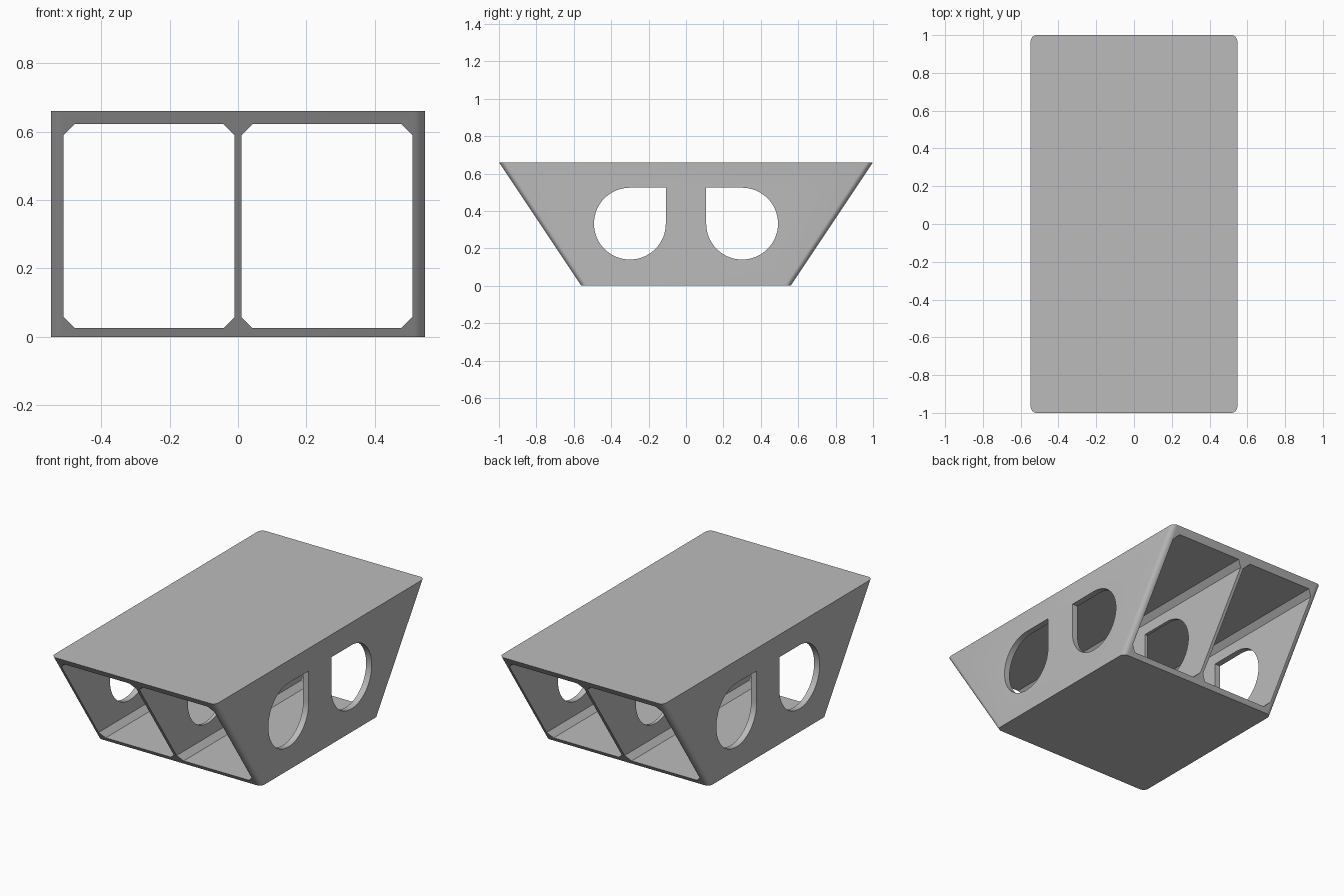
import bpy, bmesh
from math import cos, sin, pi, radians
from mathutils import Vector

cube = bpy.data.objects.get("Cube")
if cube:
    bpy.data.objects.remove(cube, do_unlink=True)

HALF_W, HEIGHT = 0.547, 0.66
TOP_Y, BOTTOM_Y = 1.0, 0.56

grey = bpy.data.materials.new("Plain grey")
grey.use_nodes = True
colour = (0.5, 0.5, 0.5, 1)
grey.diffuse_color = colour
grey.node_tree.nodes["Principled BSDF"].inputs["Base Color"].default_value = colour


def loft(name, ring_a, ring_b):
    """Closed solid between two matching outlines."""
    bm = bmesh.new()
    a = [bm.verts.new(p) for p in ring_a]
    b = [bm.verts.new(p) for p in ring_b]
    bm.faces.new(a)
    bm.faces.new(b)
    for i in range(len(a)):
        j = (i + 1) % len(a)
        bm.faces.new((a[i], a[j], b[j], b[i]))
    bmesh.ops.recalc_face_normals(bm, faces=bm.faces[:])
    mesh = bpy.data.meshes.new(name)
    bm.to_mesh(mesh)
    bm.free()
    mesh.materials.append(grey)
    obj = bpy.data.objects.new(name, mesh)
    bpy.context.collection.objects.link(obj)
    return obj


def arc(cx, cy, r, start, end, steps):
    angles = [radians(start + (end - start) * i / steps) for i in range(steps + 1)]
    return [(cx + r * cos(t), cy + r * sin(t)) for t in angles]


def rounded_rect(half_y, z, r=0.033):
    pts = []
    for sx, sy, start in ((1, 1, 0), (-1, 1, 90), (-1, -1, 180), (1, -1, 270)):
        pts += arc(sx * (HALF_W - r), sy * (half_y - r), r, start, start + 90, 8)
    return [Vector((x, y, z)) for x, y in pts]


# Flared body with rounded upright corners
body = loft("flared_body", rounded_rect(BOTTOM_Y, 0), rounded_rect(TOP_Y, HEIGHT))
cutters = []

for side in (-1, 1):
    # Bay running front to back, with chamfered corners
    x0, x1, z0, z1, c = 0.01, 0.51, 0.026, 0.622, 0.032
    bay = [(x0 + c, z0), (x1 - c, z0), (x1, z0 + c), (x1, z1 - c),
           (x1 - c, z1), (x0 + c, z1), (x0, z1 - c), (x0, z0 + c)]
    cutters.append(loft("bay_cutter", [(side * x, -1.2, z) for x, z in bay],
                        [(side * x, 1.2, z) for x, z in bay]))

    # Round window with one square upper corner, through all three walls
    cy, cz, r = 0.3, 0.332, 0.192
    window = arc(cy, cz, r, -180, 90, 48) + [(cy - r, cz + r)]
    cutters.append(loft("window_cutter", [(-1, side * y, z) for y, z in window],
                        [(1, side * y, z) for y, z in window]))

bpy.ops.object.select_all(action='DESELECT')
bpy.context.view_layer.objects.active = body
body.select_set(True)
for cutter in cutters:
    mod = body.modifiers.new("Cut", 'BOOLEAN')
    mod.operation = 'DIFFERENCE'
    mod.solver = 'EXACT'
    mod.object = cutter
    bpy.ops.object.modifier_apply(modifier=mod.name)
    bpy.data.objects.remove(cutter, do_unlink=True)

bpy.ops.object.shade_smooth_by_angle(angle=radians(30))
